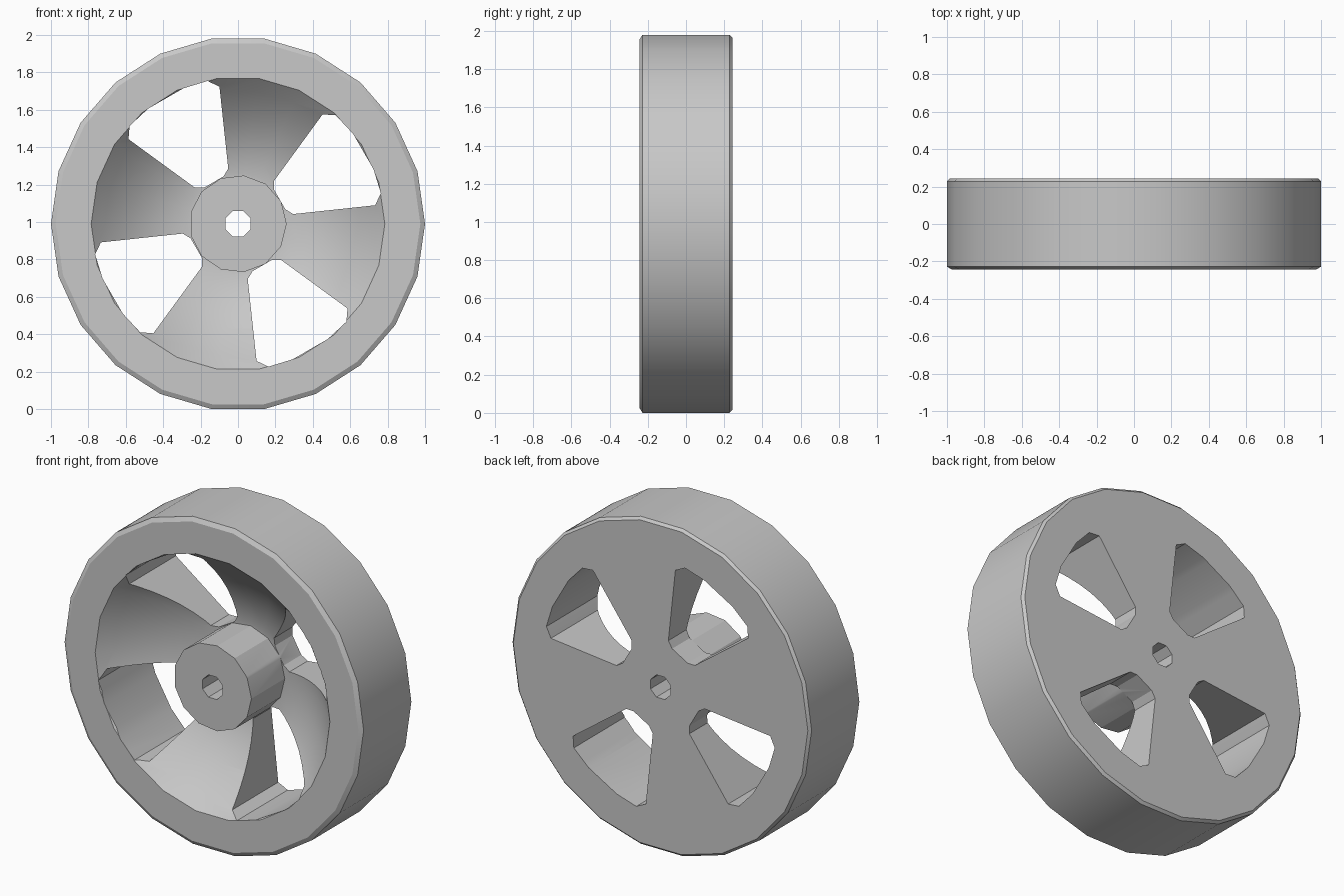
import bpy, bmesh
from math import sin, cos, pi, radians
from mathutils import Matrix, Vector

cube = bpy.data.objects.get("Cube")
if cube:
    bpy.data.objects.remove(cube, do_unlink=True)

CENTRE = Vector((0, 0, 0.99))
HALF = 0.243          # half of the wheel width
HUB_R, RIM_R = 0.26, 0.785

grey = bpy.data.materials.new("plain grey")
grey.use_nodes = True
colour = (0.58, 0.58, 0.58, 1)
grey.diffuse_color = colour
grey.node_tree.nodes["Principled BSDF"].inputs["Base Color"].default_value = colour


def make_object(name, bm):
    bmesh.ops.recalc_face_normals(bm, faces=bm.faces)
    mesh = bpy.data.meshes.new(name)
    bm.to_mesh(mesh)
    bm.free()
    mesh.materials.append(grey)
    obj = bpy.data.objects.new(name, mesh)
    bpy.context.collection.objects.link(obj)
    obj.location = CENTRE
    return obj


def lathe(name, profile, segments):
    """Turn a (radius, y) profile around the y axis; radius 0 closes the ends."""
    bm = bmesh.new()
    verts = [bm.verts.new((r, y, 0)) for r, y in profile]
    edges = [bm.edges.new(pair) for pair in zip(verts, verts[1:])]
    bmesh.ops.spin(bm, geom=verts + edges, cent=(0, 0, 0), axis=(0, 1, 0),
                   angle=2 * pi, steps=segments, use_merge=True)
    bmesh.ops.remove_doubles(bm, verts=bm.verts, dist=0.0005)
    return make_object(name, bm)


def prism(bm, outline, depth):
    """Extrude an (x, z) outline through y from -depth to depth."""
    face = bm.faces.new([bm.verts.new((x, -depth, z)) for x, z in outline])
    moved = bmesh.ops.extrude_face_region(bm, geom=[face])["geom"]
    bmesh.ops.translate(bm, vec=(0, 2 * depth, 0),
                        verts=[v for v in moved if isinstance(v, bmesh.types.BMVert)])


def polar(r, degrees):
    return (r * cos(radians(degrees)), r * sin(radians(degrees)))


# Rim, flat back and dished spoke face as one turned body
dish = []
for i in range(9):
    t = i / 8
    dish.append((0.2 + (RIM_R - 0.2) * t, 0.08 - (HALF + 0.08) * t ** 2))
profile = [(0, 0.08)] + dish + [(0.975, -HALF), (1, -HALF + 0.015),
                                (1, HALF - 0.015), (0.985, HALF), (0, HALF)]
wheel = lathe("wheel_body", profile, 22)

# Hub boss running forward from the dish
hub = lathe("hub", [(0, -HALF), (HUB_R, -HALF), (HUB_R, 0.16), (0, 0.16)], 13)

# Four tapered windows and the centre bore, as one cutter
bm = bmesh.new()
side = [(0.265, 13), (0.30, 20), (0.74, 22.3), (0.765, 19.5), (0.781, 18), (0.781, 8)]
for k in range(4):
    mid = 30 + 90 * k
    outline = [polar(r, mid + a) for r, a in side]
    outline += [polar(r, mid - a) for r, a in reversed(side)]
    prism(bm, outline, 0.4)
prism(bm, [polar(0.073, 22.5 + 45 * k) for k in range(8)], 0.4)
cutter = make_object("window_cutter", bm)
cutter.hide_render = True

# Join hub to body, then cut the openings
for operation, other in (("UNION", hub), ("DIFFERENCE", cutter)):
    mod = wheel.modifiers.new(operation.title(), "BOOLEAN")
    mod.operation = operation
    mod.object = other
    mod.solver = "EXACT"
bpy.context.view_layer.update()
evaluated = wheel.evaluated_get(bpy.context.evaluated_depsgraph_get())
mesh = bpy.data.meshes.new_from_object(evaluated)
wheel.modifiers.clear()
wheel.data = mesh
mesh.materials.clear()
mesh.materials.append(grey)
for f in mesh.polygons:
    f.material_index = 0
for helper in (hub, cutter):
    bpy.data.objects.remove(helper, do_unlink=True)

# Smooth the turned surfaces, keep the edges sharp
bpy.ops.object.select_all(action="DESELECT")
wheel.select_set(True)
bpy.context.view_layer.objects.active = wheel
bpy.ops.object.shade_smooth_by_angle(angle=radians(25))
